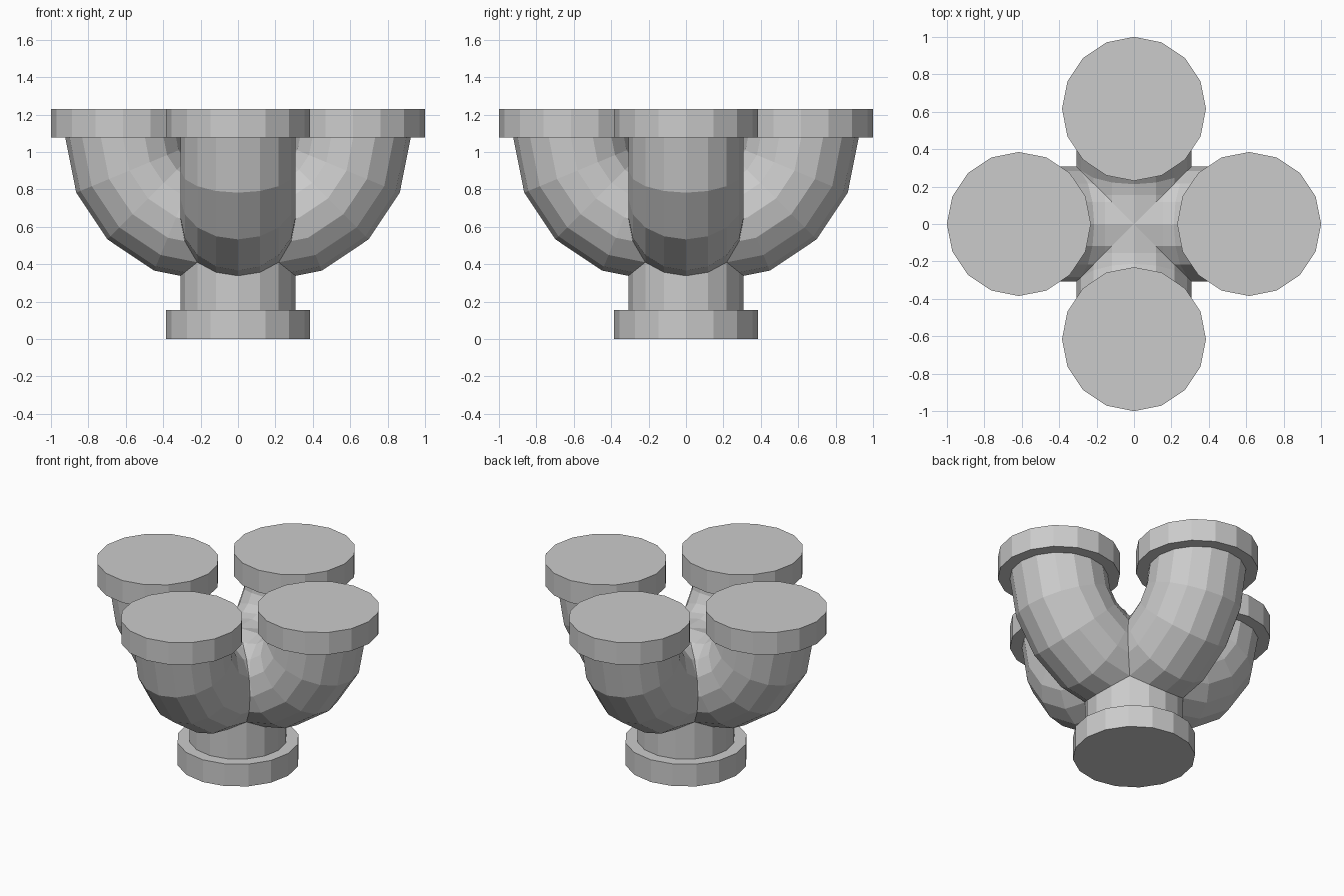
import bpy, bmesh
from math import pi, cos, sin
from mathutils import Matrix, Vector

if "Cube" in bpy.data.objects:
    bpy.data.objects.remove(bpy.data.objects["Cube"])

SIDES = 16
PIPE_R, FLANGE_R, FLANGE_H = 0.308, 0.385, 0.154
BEND_R, BEND_X, BEND_Z = 0.4615, 0.154, 1.077   # elbow axis radius and bend centre
ARM_X = BEND_X + BEND_R


def finish(bm, name):
    bmesh.ops.remove_doubles(bm, verts=bm.verts, dist=0.0005)
    bmesh.ops.recalc_face_normals(bm, faces=bm.faces)
    mesh = bpy.data.meshes.new(name)
    bm.to_mesh(mesh)
    bm.free()
    obj = bpy.data.objects.new(name, mesh)
    bpy.context.collection.objects.link(obj)
    return obj


def tube(bm, stations, caps=False):
    """Skin rings; each station is (x, z, tilt, radius), tilt 0 = heading up."""
    rings = []
    for x, z, tilt, r in stations:
        ring = []
        for i in range(SIDES):
            a = 2 * pi * i / SIDES
            u = r * cos(a)
            ring.append(bm.verts.new((x + u * cos(tilt), r * sin(a), z - u * sin(tilt))))
        rings.append(ring)
    for a, b in zip(rings, rings[1:]):
        for i in range(SIDES):
            j = (i + 1) % SIDES
            bm.faces.new((a[i], a[j], b[j], b[i]))
    if caps:
        bm.faces.new(rings[0][::-1])
        bm.faces.new(rings[-1])


def flange(name, x, y, z):
    bm = bmesh.new()
    tube(bm, [(0, 0, 0, FLANGE_R), (0, FLANGE_H, 0, FLANGE_R)], caps=True)
    finish(bm, name).location = (x, y, z)


# Four curved arms, mitred against each other on the diagonals
stations = [(-0.02, BEND_Z - BEND_R, pi / 2, PIPE_R)]
for k in range(5):
    t = pi / 2 * k / 4
    stations.append((BEND_X + BEND_R * sin(t), BEND_Z - BEND_R * cos(t), pi / 2 - t, PIPE_R))
bm = bmesh.new()
tube(bm, stations)
for side in (1, -1):
    bmesh.ops.bisect_plane(bm, geom=bm.verts[:] + bm.edges[:] + bm.faces[:], dist=1e-5,
                           plane_co=(0, 0, 0), plane_no=Vector((1, side, 0)), clear_inner=True)
arm = bm.verts[:] + bm.edges[:] + bm.faces[:]
for k in range(1, 4):
    copy = bmesh.ops.duplicate(bm, geom=arm)["geom"]
    bmesh.ops.rotate(bm, verts=[g for g in copy if isinstance(g, bmesh.types.BMVert)],
                     cent=(0, 0, 0), matrix=Matrix.Rotation(k * pi / 2, 3, 'Z'))
finish(bm, "four_way_elbows")

# Vertical neck, ending just inside the arms
bm = bmesh.new()
tube(bm, [(0, FLANGE_H, 0, PIPE_R), (0, 0.42, 0, PIPE_R)])
finish(bm, "neck")

# Flanges on the base and on each arm
flange("base_flange", 0, 0, 0)
for k, side in enumerate(("right", "back", "left", "front")):
    a = k * pi / 2
    flange(side + "_flange", ARM_X * cos(a), ARM_X * sin(a), BEND_Z)
